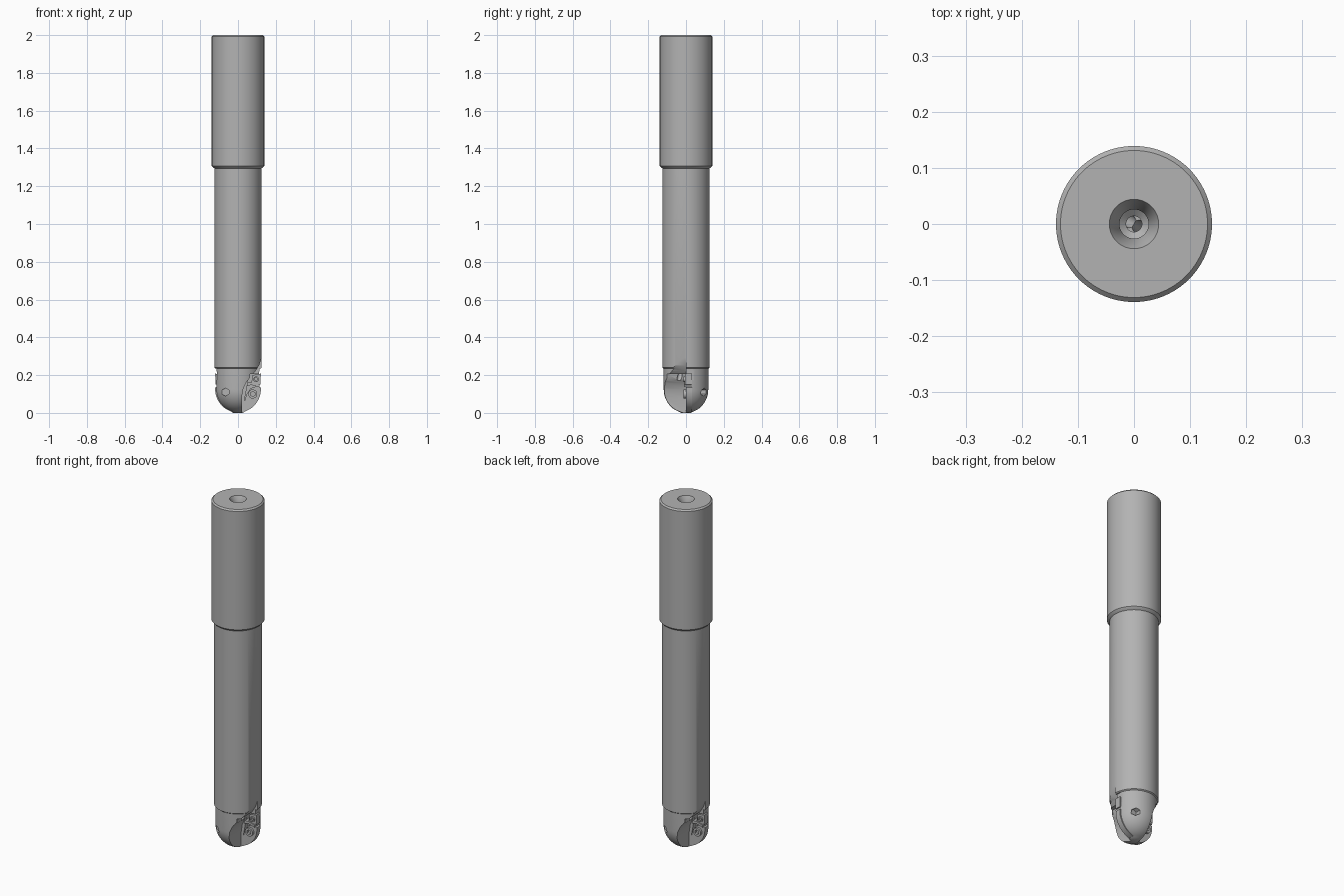
import bpy, bmesh, math
from mathutils import Vector, Matrix

if "Cube" in bpy.data.objects:
    bpy.data.objects.remove(bpy.data.objects["Cube"])

steel = bpy.data.materials.new("steel_grey")
steel.diffuse_color = (0.45, 0.45, 0.45, 1)
steel.use_nodes = True
steel.node_tree.nodes["Principled BSDF"].inputs["Base Color"].default_value = steel.diffuse_color


def finish(bm, name):
    bmesh.ops.remove_doubles(bm, verts=bm.verts, dist=1e-6)
    bmesh.ops.recalc_face_normals(bm, faces=bm.faces)
    me = bpy.data.meshes.new(name)
    bm.to_mesh(me)
    bm.free()
    ob = bpy.data.objects.new(name, me)
    bpy.context.collection.objects.link(ob)
    me.materials.append(steel)
    return ob


def lathe(name, prof, n=96):
    bm = bmesh.new()
    rings = []
    for r, z in prof:
        rings.append([bm.verts.new((r * math.cos(a), r * math.sin(a), z))
                      for a in (2 * math.pi * i / n for i in range(n))])
    for a, b in zip(rings, rings[1:]):
        for i in range(n):
            j = (i + 1) % n
            bm.faces.new((a[i], a[j], b[j], b[i]))
    bm.faces.new(rings[0])
    bm.faces.new(rings[-1])
    return finish(bm, name)


def plate(name, pts, y0, y1, turn=0):
    """Extrude an x-z outline from y0 to y1, turned about the z axis."""
    bm = bmesh.new()
    f = bm.faces.new([bm.verts.new((x, y0, z)) for x, z in pts])
    ex = bmesh.ops.extrude_face_region(bm, geom=[f])
    bmesh.ops.translate(bm, vec=(0, y1 - y0, 0),
                        verts=[v for v in ex["geom"] if isinstance(v, bmesh.types.BMVert)])
    bmesh.ops.transform(bm, matrix=Matrix.Rotation(turn, 4, 'Z'), verts=bm.verts)
    return finish(bm, name)


def rod(name, p, q, r, turn=0, n=24):
    p, q = Vector(p), Vector(q)
    m = (Matrix.Rotation(turn, 4, 'Z') @ Matrix.Translation((p + q) / 2)
         @ (q - p).to_track_quat('Z', 'Y').to_matrix().to_4x4())
    bm = bmesh.new()
    bmesh.ops.create_cone(bm, cap_ends=True, segments=n, radius1=r, radius2=r,
                          depth=(q - p).length, matrix=m)
    return finish(bm, name)


def cut(body, tool):
    tool.hide_render = True
    mod = body.modifiers.new("cut", 'BOOLEAN')
    mod.operation = 'DIFFERENCE'
    mod.solver = 'EXACT'
    mod.object = tool
    bpy.context.view_layer.objects.active = body
    bpy.ops.object.modifier_apply(modifier=mod.name)
    bpy.data.objects.remove(tool)


def smooth(ob):
    bpy.ops.object.select_all(action='DESELECT')
    ob.select_set(True)
    bpy.context.view_layer.objects.active = ob
    bpy.ops.object.shade_smooth_by_angle(angle=math.radians(30))


# Ball nose, neck, thicker shank and the countersunk coolant bore
nose = [(0.118 * math.sin(a), 0.125 - 0.125 * math.cos(a))
        for a in (math.radians(d) for d in range(12, 91, 6))]
nose[0] = (nose[0][0], 0)
body = lathe("tool_body", nose + [
    (0.119, 0.235), (0.125, 0.24), (0.125, 1.295), (0.132, 1.3), (0.139, 1.308),
    (0.139, 1.992), (0.131, 2.0), (0.044, 2.0), (0.026, 1.965),
    (0.026, 1.93), (0.014, 1.92), (0.014, 0.32)])

# Chip pocket outline: upright wall sweeping outward at the top
pocket = [(0.02, -0.1), (0.02, 0.08), (0.027, 0.125), (0.042, 0.16), (0.066, 0.19),
          (0.092, 0.22), (0.112, 0.252), (0.126, 0.295), (0.3, 0.4), (0.3, -0.1)]
# Stepped seat behind the inserts
seat = [(0.035, 0.07), (0.06, 0.205), (0.3, 0.225), (0.3, -0.1), (0.03, -0.1)]
# Ball insert: pointed lens with its outer edge on the nose radius
lens = [(0.121 * math.sin(a), 0.125 - 0.123 * math.cos(a))
        for a in (math.radians(d) for d in range(14, 97, 8))]
lens += [(0.10, 0.142), (0.066, 0.13), (0.046, 0.10), (0.034, 0.06)]
# Upper side insert, slightly tilted
side = [(0.07, 0.155), (0.119, 0.15), (0.121, 0.208), (0.078, 0.2)]

details = []
for k, tag in enumerate(("front", "back")):
    t = math.pi * k
    cut(body, plate("pocket_cutter", pocket, -0.3, 0.0, t))
    cut(body, plate("seat_cutter", seat, -0.1, 0.03, t))
    cut(body, rod("coolant_cutter", (0, 0, 0.345), (0.075, -0.045, 0.14), 0.012, t))
    # Clamp screw exit holes on the closed side of the nose
    cut(body, rod("screw_exit_cutter", (-0.067, -0.2, 0.11), (-0.067, -0.075, 0.11), 0.021, t, 6))
    # Shallow relief flat with a visible shoulder
    cut(body, plate("relief_cutter", [(-0.2, 0.175), (-0.2, 0.235), (-0.113, 0.235), (-0.111, 0.175)],
                    -0.1, 0.1, t))

    details.append(plate(tag + "_ball_insert", lens, 0.0, 0.031, t))
    details.append(plate(tag + "_side_insert", side, -0.004, 0.031, t))
    # Insert clamp screws, with sockets
    for label, x, z, r in (("ball", 0.078, 0.10, 0.024), ("side", 0.096, 0.178, 0.015)):
        screw = rod(f"{tag}_{label}_screw", (x, -0.012, z), (x, 0.02, z), r, t)
        cut(screw, rod("socket_cutter", (x, -0.03, z), (x, 0.008, z), r * 0.55, t, 6))
        details.append(screw)
    # Chip breaker ridge between the inserts
    details.append(plate(tag + "_chip_ridge",
                         [(0.045, 0.14), (0.07, 0.148), (0.112, 0.136), (0.114, 0.148), (0.075, 0.16), (0.05, 0.16)],
                         -0.01, 0.031, t))

for ob in [body] + details:
    smooth(ob)
